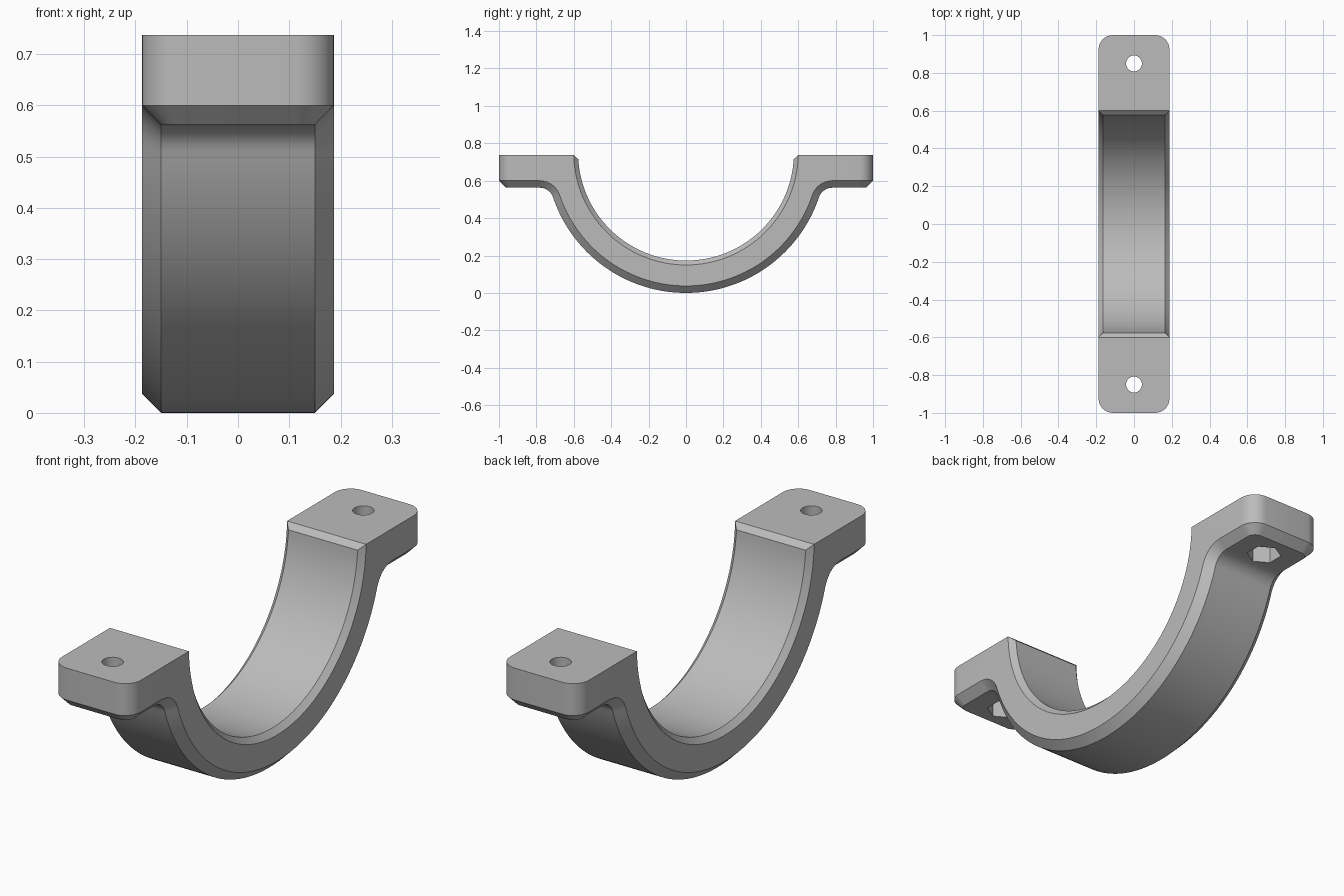
import bpy, bmesh
from math import sin, cos, acos, atan2, sqrt, pi
from mathutils import Matrix

cube = bpy.data.objects.get("Cube")
if cube:
    bpy.data.objects.remove(cube)

HALF_W, TOP, CENTRE_Z = 0.1875, 0.737, 0.75
OUT_R, IN_R = 0.75, 0.577
CHAMFER, IN_CHAMFER = 0.0375, 0.0235
UNDER, FILLET, CORNER = 0.5625, 0.075, 0.075
HOLE_Y = 0.85
ARC_STEPS, FILLET_STEPS, CORNER_STEPS = 44, 8, 8


def half_ring(inner, rim, side, bottom):
    """Four (x, y, z) points running down one side of a cross-section."""
    return [inner, rim, side, bottom]


def stations():
    """Cross-sections from the lowest point of the arch out to the lug end."""
    rings = []
    fz = UNDER - FILLET
    fy = sqrt((OUT_R + FILLET) ** 2 - (CENTRE_Z - fz) ** 2)
    t_end = atan2(fy, CENTRE_Z - fz)
    u_end = acos((CENTRE_Z - TOP + IN_CHAMFER) / (IN_R + IN_CHAMFER))
    total = ARC_STEPS + FILLET_STEPS
    xb, xi = HALF_W - CHAMFER, HALF_W - IN_CHAMFER
    rim_r = IN_R + IN_CHAMFER
    # Arch, then the fillet that blends into the underside of the lug
    for i in range(total + 1):
        if i <= ARC_STEPS:
            t = t_end * i / ARC_STEPS
            y, z = OUT_R * sin(t), CENTRE_Z - OUT_R * cos(t)
        else:
            t = t_end * (total - i) / FILLET_STEPS
            y, z = fy - FILLET * sin(t), fz + FILLET * cos(t)
        u = u_end * i / total
        rings.append(half_ring(
            (xi, IN_R * sin(u), CENTRE_Z - IN_R * cos(u)),
            (HALF_W, rim_r * sin(u), CENTRE_Z - rim_r * cos(u)),
            (HALF_W, y - CHAMFER * sin(t), z + CHAMFER * cos(t)),
            (xb, y, z)))
    # Top edge of the bore
    edge = (HALF_W, rim_r, TOP)
    rings.append(half_ring(edge, edge, rings[-1][2], rings[-1][3]))
    # Rounded lug end
    cx, cy, small = HALF_W - CORNER, 1 - CORNER, CORNER - CHAMFER
    for k in range(CORNER_STEPS + 1):
        a = pi / 2 * k / CORNER_STEPS
        x, y = cx + CORNER * cos(a), cy + CORNER * sin(a)
        rings.append(half_ring(
            (x, y, TOP), (x, y, TOP), (x, y, UNDER + CHAMFER),
            (cx + small * cos(a), cy + small * sin(a), UNDER)))
    return rings


def make_object(name, bm):
    mesh = bpy.data.meshes.new(name)
    bm.to_mesh(mesh)
    bm.free()
    obj = bpy.data.objects.new(name, mesh)
    bpy.context.collection.objects.link(obj)
    return obj


def make_clamp():
    half = stations()
    back = [[(x, -y, z) for x, y, z in ring] for ring in reversed(half[1:])]
    bm = bmesh.new()
    rings = []
    for ring in back + half:
        full = ring + [(-x, y, z) for x, y, z in reversed(ring)]
        rings.append([bm.verts.new(p) for p in full])
    for a, b in zip(rings, rings[1:]):
        for j in range(8):
            k = (j + 1) % 8
            bm.faces.new((a[j], a[k], b[k], b[j]))
    for r in (rings[0], rings[-1]):
        bm.faces.new((r[1], r[2], r[5], r[6]))
        bm.faces.new((r[2], r[3], r[4], r[5]))
    bmesh.ops.remove_doubles(bm, verts=bm.verts, dist=0.00001)
    bmesh.ops.recalc_face_normals(bm, faces=bm.faces)
    return make_object("half_clamp", bm)


def make_cutter(name, sides, radius, low, high):
    """One prism per lug, with a corner pointing along y."""
    bm = bmesh.new()
    for s in (-1, 1):
        place = Matrix.Translation((0, s * HOLE_Y, (low + high) / 2))
        bmesh.ops.create_cone(bm, cap_ends=True, segments=sides,
                              radius1=radius, radius2=radius,
                              depth=high - low, matrix=place)
    obj = make_object(name, bm)
    obj.hide_render = True
    return obj


clamp = make_clamp()
bpy.ops.object.select_all(action='DESELECT')
clamp.select_set(True)
bpy.context.view_layer.objects.active = clamp

# Screw holes and hexagonal nut pockets
for cutter in (make_cutter("screw_hole_cutter", 32, 0.042, 0.4, 0.9),
               make_cutter("nut_pocket_cutter", 6, 0.072, 0.4, UNDER + 0.085)):
    cut = clamp.modifiers.new(cutter.name, 'BOOLEAN')
    cut.operation, cut.solver, cut.object = 'DIFFERENCE', 'EXACT', cutter
    bpy.ops.object.modifier_apply(modifier=cut.name)
    bpy.data.objects.remove(cutter)

# Plain grey finish
grey = bpy.data.materials.new("plain_grey")
grey.use_nodes = True
colour = (0.5, 0.5, 0.5, 1)
grey.diffuse_color = colour
grey.node_tree.nodes["Principled BSDF"].inputs["Base Color"].default_value = colour
clamp.data.materials.clear()
clamp.data.materials.append(grey)
bpy.ops.object.shade_smooth_by_angle()
